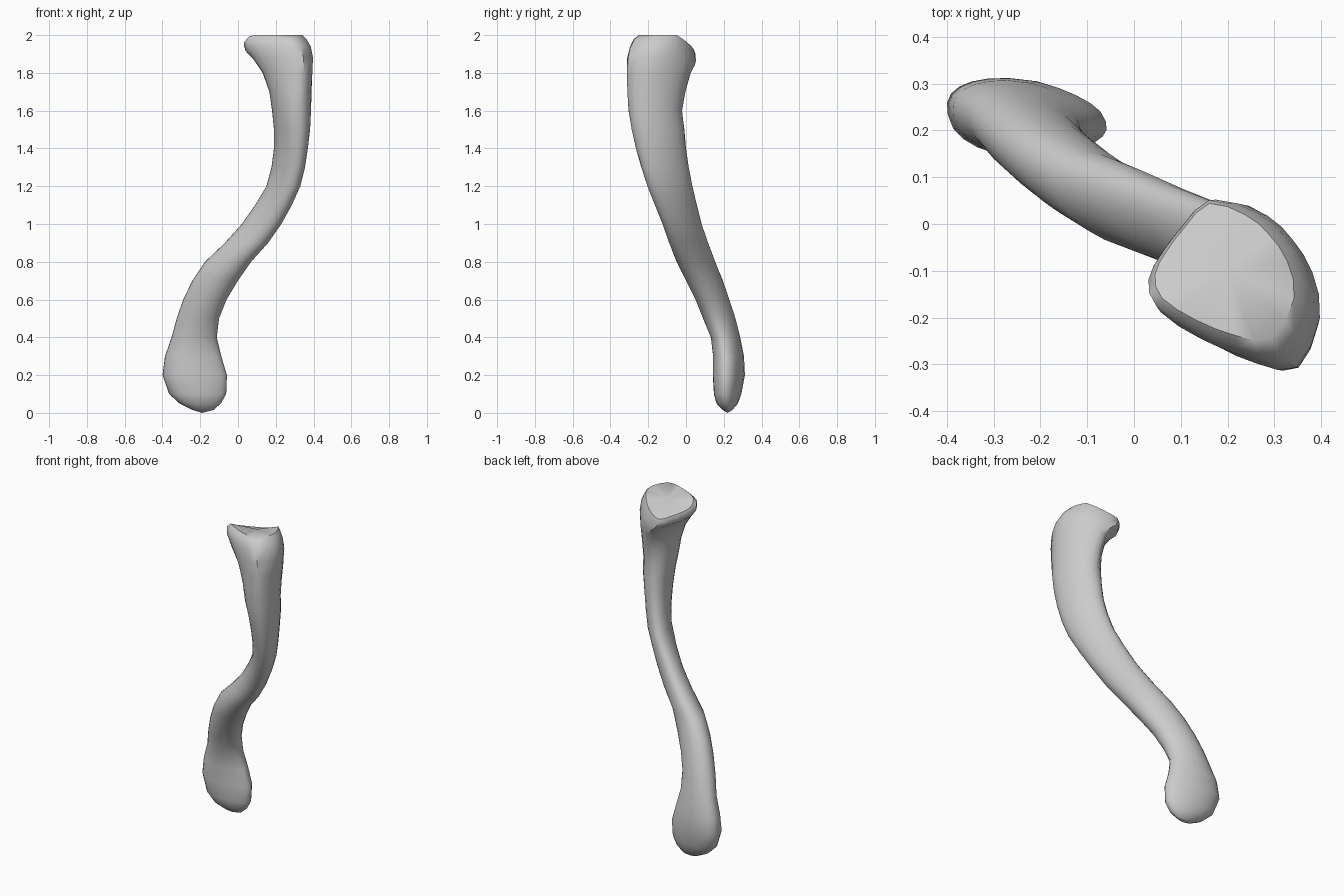
import bpy, bmesh, math

cube = bpy.data.objects.get("Cube")
if cube:
    bpy.data.objects.remove(cube, do_unlink=True)

SIDES = 24

# Rounded triangular outline of the upper joint, scaled to a unit box
HEAD = [(1, -.4), (.9, .15), (.63, .55), (.3, .83), (-.22, 1), (-.57, .65),
        (-.83, .3), (-1, -.05), (-.9, -.4), (-.4, -.73), (.15, -.95), (.68, -1)]

# Shaft sections: height, x range, y range, skew in degrees
SECTIONS = [
    (.015, -.24, -.13, .195, .245, 95), (.05, -.31, -.09, .16, .275, 98),
    (.1, -.365, -.062, .145, .293, 102), (.2, -.4, -.058, .138, .312, 104),
    (.3, -.387, -.088, .14, .307, 103), (.4, -.352, -.112, .13, .287, 102),
    (.5, -.325, -.1, .09, .262, 104), (.6, -.29, -.06, .05, .23, 108),
    (.7, -.242, 0, 0, .195, 113), (.8, -.175, .07, -.05, .155, 118),
    (.9, -.07, .16, -.09, .118, 122), (1, .02, .23, -.125, .083, 124),
    (1.1, .09, .285, -.165, .058, 124), (1.2, .15, .33, -.205, .035, 123),
    (1.3, .177, .355, -.237, .015, 120), (1.4, .19, .37, -.265, 0, 115),
    (1.5, .19, .382, -.288, -.008, 110), (1.6, .18, .387, -.305, -.02, 106),
    (1.7, .165, .39, -.31, -.003, 105), (1.8, .13, .395, -.31, .025, 105),
    (1.88, .08, .397, -.307, .047, 105), (1.94, .04, .385, -.292, .052, 105),
    (1.98, .031, .362, -.272, .051, 105), (2, .045, .342, -.245, .044, 105),
]


def head_point(k):
    """Point k of the joint outline, smoothly interpolated to SIDES points."""
    i, half = divmod(k, 2)
    a, b, c, d = (HEAD[(i + n) % len(HEAD)] for n in (-1, 0, 1, 2))
    if not half:
        return b
    return [(9 * (b[n] + c[n]) - a[n] - d[n]) / 16 for n in (0, 1)]


def section_ring(z, x0, x1, y0, y1, skew):
    blend = min(1, max(0, (z - 1.6) / .25))      # shaft ellipse into joint
    flat = min(1, max(0, (.5 - z) / .25))        # flat end thins to one side
    slope = .5 * min(1, max(0, (z - 1.8) / .15))  # joint face falls to the back
    ring = []
    for k in range(SIDES):
        t = math.radians(-20) + math.tau * k / SIDES
        u, v = math.cos(t), math.cos(t - math.radians(skew))
        u, v = (math.copysign(abs(c) ** (1 - .15 * flat), c) for c in (u, v))
        v *= 1 - .3 * flat * max(0, u)
        hu, hv = head_point(k)
        u += (hu - u) * blend
        v += (hv - v) * blend
        x = (x0 + x1 + u * (x1 - x0)) / 2
        y = (y0 + y1 + v * (y1 - y0)) / 2
        ring.append((x, y, z - slope * max(0, y - .5 * x + .2)))
    return ring


# Loft the shaft through its sections
bm = bmesh.new()
rings = [[bm.verts.new(p) for p in section_ring(*s)] for s in SECTIONS]
for low, high in zip(rings, rings[1:]):
    for k in range(SIDES):
        n = (k + 1) % SIDES
        bm.faces.new((low[k], low[n], high[n], high[k]))

# Close both ends: a rounded tip and a shallow joint face
for ring, tip in ((rings[0], (-.19, .22, 0)), (rings[-1], (.2, -.1, 1.975))):
    centre = bm.verts.new(tip)
    for k in range(SIDES):
        bm.faces.new((ring[k], ring[(k + 1) % SIDES], centre))
bmesh.ops.recalc_face_normals(bm, faces=bm.faces)

mesh = bpy.data.meshes.new("collar_bone")
bm.to_mesh(mesh)
bm.free()
bone = bpy.data.objects.new("collar_bone", mesh)
bpy.context.collection.objects.link(bone)

# Plain grey bone
grey = bpy.data.materials.new("bone_grey")
grey.use_nodes = True
colour = (.6, .6, .6, 1)
grey.diffuse_color = colour
grey.node_tree.nodes["Principled BSDF"].inputs["Base Color"].default_value = colour
mesh.materials.append(grey)

bpy.ops.object.select_all(action="DESELECT")
bone.select_set(True)
bpy.context.view_layer.objects.active = bone
bpy.ops.object.shade_smooth_by_angle(angle=math.radians(45))
